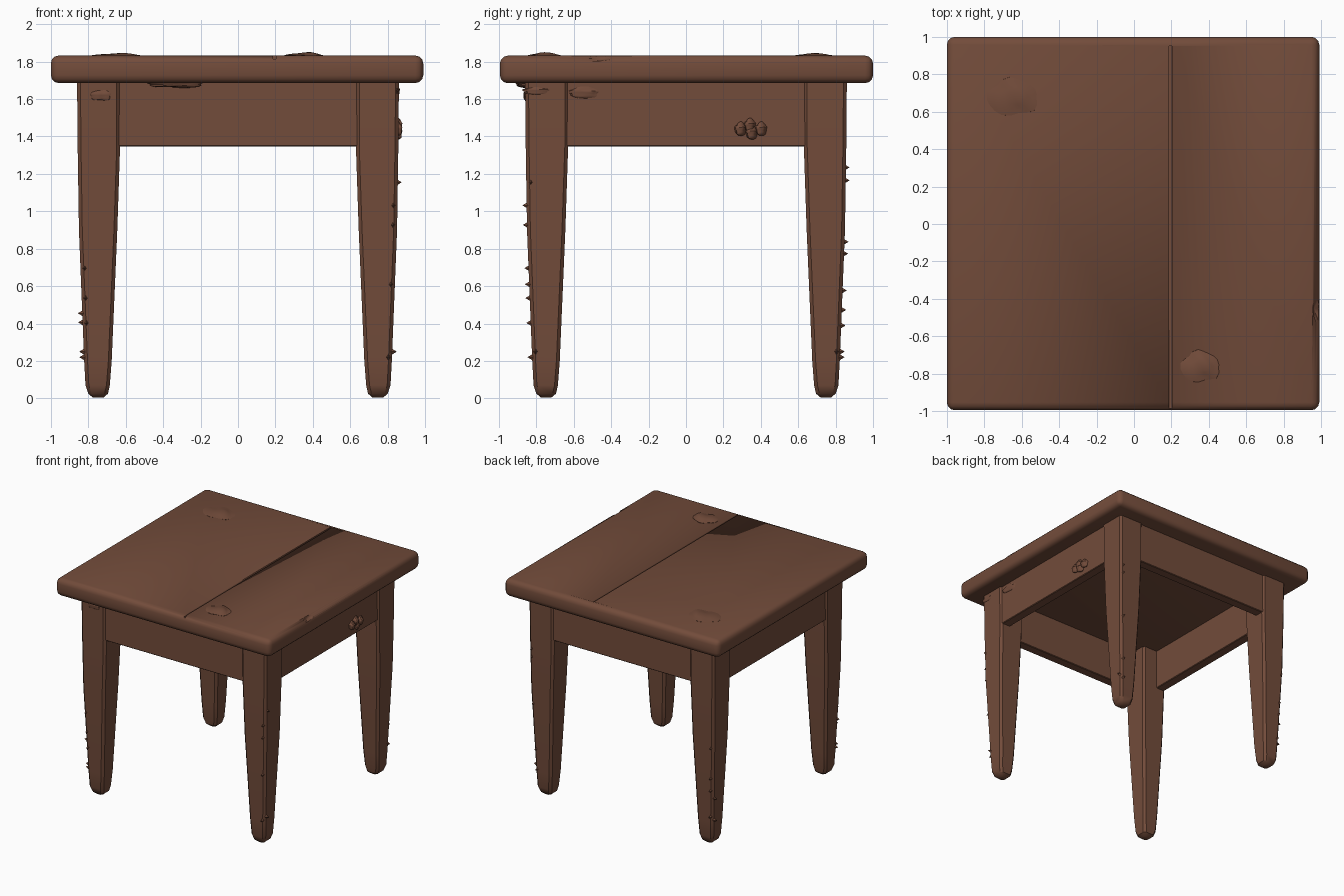
import bpy, bmesh, math, random
from mathutils import Vector

if "Cube" in bpy.data.objects:
    bpy.data.objects.remove(bpy.data.objects["Cube"])

random.seed(4)
wood = bpy.data.materials.new("brown wood")
wood.diffuse_color = (0.17, 0.072, 0.043, 1)
wood.use_nodes = True
wood.node_tree.nodes["Principled BSDF"].inputs["Base Color"].default_value = wood.diffuse_color


def finish(bm, name, smooth=True):
    bmesh.ops.recalc_face_normals(bm, faces=bm.faces)
    me = bpy.data.meshes.new(name)
    bm.to_mesh(me)
    bm.free()
    ob = bpy.data.objects.new(name, me)
    bpy.context.collection.objects.link(ob)
    me.materials.append(wood)
    if smooth:
        bpy.ops.object.select_all(action='DESELECT')
        ob.select_set(True)
        bpy.context.view_layer.objects.active = ob
        bpy.ops.object.shade_smooth_by_angle(angle=math.radians(35))
    return ob


def box(name, lo, hi, bevel=0.0, segs=3, rot=0.0):
    bm = bmesh.new()
    bmesh.ops.create_cube(bm, size=1)
    for v in bm.verts:
        v.co = Vector((lo[i] + (v.co[i] + 0.5) * (hi[i] - lo[i]) for i in range(3)))
    if bevel:
        bmesh.ops.bevel(bm, geom=bm.edges[:], offset=bevel, segments=segs,
                        affect='EDGES', profile=0.5)
    return finish(bm, name)


def lump(name, pos, size):
    bm = bmesh.new()
    bmesh.ops.create_icosphere(bm, subdivisions=3, radius=1)
    for v in bm.verts:
        d = 1 + 0.12 * math.sin(5 * v.co.x + 3 * v.co.y) + 0.08 * math.sin(7 * v.co.z)
        v.co = Vector((v.co[i] * d * size[i] + pos[i] for i in range(3)))
    return finish(bm, name)


def cut(ob, cutter):
    m = ob.modifiers.new("cut", 'BOOLEAN')
    m.operation, m.solver, m.object = 'DIFFERENCE', 'EXACT', cutter
    cutter.hide_render = True
    bpy.context.view_layer.objects.active = ob
    bpy.ops.object.modifier_apply(modifier=m.name)
    bpy.data.objects.remove(cutter)


# table top with rounded rim, plank seam and a chipped edge
top = box("table_top", (-1, -0.995, 1.685), (0.99, 1, 1.832), 0.042)
cut(top, box("seam_cutter", (0.188, -1.1, 1.815), (0.202, 0.95, 1.9)))
cut(top, lump("chip_cutter", (1.02, -0.45, 1.85), (0.065, 0.11, 0.055)))

# tapered legs: height, outer edge, inner edge
profile = [(1.70, .86, .63), (1.35, .857, .63), (0.9, .85, .645), (0.2, .822, .675),
           (0.07, .815, .685), (0.025, .80, .695), (0.004, .775, .72)]


def leg(name, sx, sy):
    bm = bmesh.new()
    rings = []
    for z, o, i in profile:
        c = min(0.018, (o - i) * 0.25)
        pts = [(o - c, o), (o, o - c), (o, i + c), (o - c, i),
               (i + c, i), (i, i + c), (i, o - c), (i + c, o)]
        rings.append([bm.verts.new((sx * x, sy * y, z)) for x, y in pts])
    for a, b in zip(rings, rings[1:]):
        for k in range(8):
            bm.faces.new((a[k], a[(k + 1) % 8], b[(k + 1) % 8], b[k]))
    bm.faces.new(rings[0])
    bm.faces.new(rings[-1])
    return finish(bm, name)


for n, sx, sy in (("front_left", -1, -1), ("front_right", 1, -1),
                  ("back_left", -1, 1), ("back_right", 1, 1)):
    leg(n + "_leg", sx, sy)

# aprons between the legs
for n, s in (("front", -1), ("back", 1)):
    y = sorted((s * 0.845, s * 0.765))
    box(n + "_apron", (-0.65, y[0], 1.347), (0.65, y[1], 1.70), 0.005, 1)
for n, s in (("left", -1), ("right", 1)):
    x = sorted((s * 0.845, s * 0.765))
    box(n + "_apron", (x[0], -0.65, 1.347), (x[1], 0.65, 1.70), 0.005, 1)

# raised knots on the top and worn lumps under it
lump("back_knot", (-0.64, 0.68, 1.828), (0.13, 0.095, 0.016))
lump("front_knot", (0.36, -0.76, 1.828), (0.10, 0.08, 0.02))
lump("front_rim_lump", (-0.32, -0.86, 1.685), (0.15, 0.05, 0.025))
lump("front_leg_lump", (-0.73, -0.855, 1.62), (0.055, 0.014, 0.03))
lump("side_leg_lump", (0.852, -0.79, 1.645), (0.014, 0.08, 0.022))
lump("side_apron_lump", (0.845, -0.55, 1.635), (0.014, 0.08, 0.03))

# gnarled burl on the right apron
for k, (y, z) in enumerate(((0.29, 1.44), (0.35, 1.42), (0.40, 1.44), (0.34, 1.46))):
    lump("burl_%d" % k, (0.85, y, z), (0.03, 0.03, 0.035))

# small splinters along the leg corners
bm = bmesh.new()
for sx in (-1, 1):
    for sy in (-1, 1):
        for z in [0.22, 0.25] + [random.uniform(0.3, 1.3) for _ in range(4)]:
            o = 0.815 + 0.035 * min(1, z)
            d = Vector((sx, 0, 0)) if random.random() < 0.5 else Vector((0, sy, 0))
            base = Vector((sx * (o - 0.02), sy * (o - 0.02), z)) + d * 0.015
            side = Vector((d.y, d.x, 0)) * 0.012
            tip = bm.verts.new(base + d * 0.03)
            ring = [bm.verts.new(base + w) for w in
                    (side, Vector((0, 0, .018)), -side, Vector((0, 0, -.018)))]
            for k in range(4):
                bm.faces.new((tip, ring[k], ring[(k + 1) % 4]))
            bm.faces.new(ring)
finish(bm, "leg_splinters", smooth=False)
